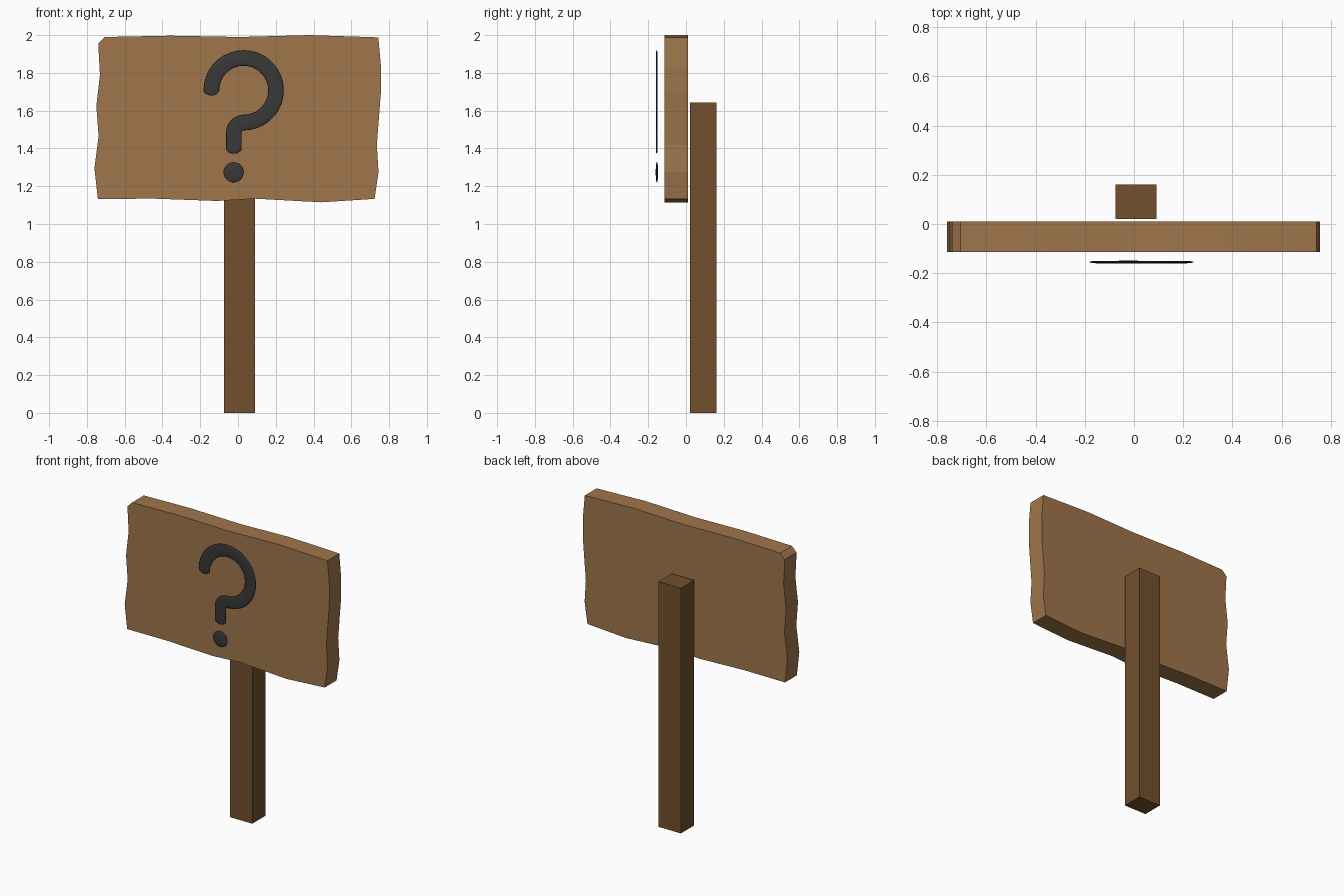
import bpy, bmesh
from math import sin, cos, pi, radians
from mathutils import Vector, Matrix

if "Cube" in bpy.data.objects:
    bpy.data.objects.remove(bpy.data.objects["Cube"])


def material(name, color):
    m = bpy.data.materials.new(name)
    m.diffuse_color = (*color, 1)
    m.use_nodes = True
    m.node_tree.nodes["Principled BSDF"].inputs["Base Color"].default_value = m.diffuse_color
    return m


def finish(name, bm, mat, smooth=False):
    bmesh.ops.recalc_face_normals(bm, faces=bm.faces)
    me = bpy.data.meshes.new(name)
    bm.to_mesh(me)
    bm.free()
    me.materials.append(mat)
    for p in me.polygons:
        p.use_smooth = smooth
    ob = bpy.data.objects.new(name, me)
    bpy.context.collection.objects.link(ob)
    return ob


board_mat = material("light_wood", (0.35, 0.18, 0.07))
post_mat = material("dark_wood", (0.17, 0.08, 0.027))
paint_mat = material("dark_paint", (0.04, 0.04, 0.04))

# Post: plain square timber
bm = bmesh.new()
bmesh.ops.create_cube(bm, size=1, matrix=Matrix.Translation((0.008, 0.091, 0.8215))
                      @ Matrix.Diagonal((0.166, 0.14, 1.643, 1)))
finish("post", bm, post_mat)

# Board: uneven outline extruded through its thickness
outline = [(-0.74, 1.955), (-0.706, 1.99), (-0.36, 1.997), (0.01, 1.99), (0.38, 2.0),
           (0.743, 1.988), (0.757, 1.83), (0.756, 1.69), (0.735, 1.42), (0.744, 1.275),
           (0.723, 1.133), (0.44, 1.115), (0.09, 1.134), (-0.11, 1.122), (-0.44, 1.134),
           (-0.742, 1.133), (-0.76, 1.295), (-0.738, 1.465), (-0.75, 1.625), (-0.731, 1.79)]
bm = bmesh.new()
face = bm.faces.new([bm.verts.new((x, -0.114, z)) for x, z in outline])
ext = bmesh.ops.extrude_face_region(bm, geom=[face])
bmesh.ops.translate(bm, vec=(0, 0.125, 0),
                    verts=[v for v in ext["geom"] if isinstance(v, bmesh.types.BMVert)])
finish("board", bm, board_mat)

# Hook of the mark: flattened round tube swept along two arcs and a stem
Y, R, FLAT, SIDES = -0.155, 0.0415, 0.12, 16
path = [(0.03 + 0.171 * cos(radians(a)), 1.708 + 0.171 * sin(radians(a)))
        for a in range(180, -91, -10)]
path += [(0.03 - 0.052 * sin(radians(a)), 1.485 + 0.052 * cos(radians(a)))
         for a in range(15, 91, 15)]
path += [(-0.022, 1.40)]
pts = [Vector((x, 0, z)) for x, z in path]
tans = [(pts[min(i + 1, len(pts) - 1)] - pts[max(i - 1, 0)]).normalized()
        for i in range(len(pts))]
tans[0] = Vector((0, 0, 1))
stations = [(p, t, 1.0) for p, t in zip(pts, tans)]
cap = [(0.028 * sin(a), cos(a)) for a in (pi / 8, pi / 4, 3 * pi / 8, 0.47 * pi)]
start = [(pts[0] - tans[0] * d, tans[0], s) for d, s in reversed(cap)]
end = [(pts[-1] + tans[-1] * d, tans[-1], s) for d, s in cap]

bm = bmesh.new()
rings = []
for p, t, s in start + stations + end:
    side = Vector((t.z, 0, -t.x))
    ring = []
    for k in range(SIDES):
        a = 2 * pi * k / SIDES
        co = p + side * (R * s * cos(a))
        ring.append(bm.verts.new((co.x, Y + FLAT * R * s * sin(a), co.z)))
    rings.append(ring)
for r0, r1 in zip(rings, rings[1:]):
    for k in range(SIDES):
        j = (k + 1) % SIDES
        bm.faces.new((r0[k], r0[j], r1[j], r1[k]))
bm.faces.new(rings[0])
bm.faces.new(rings[-1])
finish("mark_hook", bm, paint_mat, True)

# Dot of the mark: flattened ball
bm = bmesh.new()
bmesh.ops.create_uvsphere(bm, u_segments=24, v_segments=12, radius=1,
                          matrix=Matrix.Translation((-0.023, Y + 0.001, 1.274))
                          @ Matrix.Diagonal((0.054, 0.0065, 0.054, 1)))
finish("mark_dot", bm, paint_mat, True)
